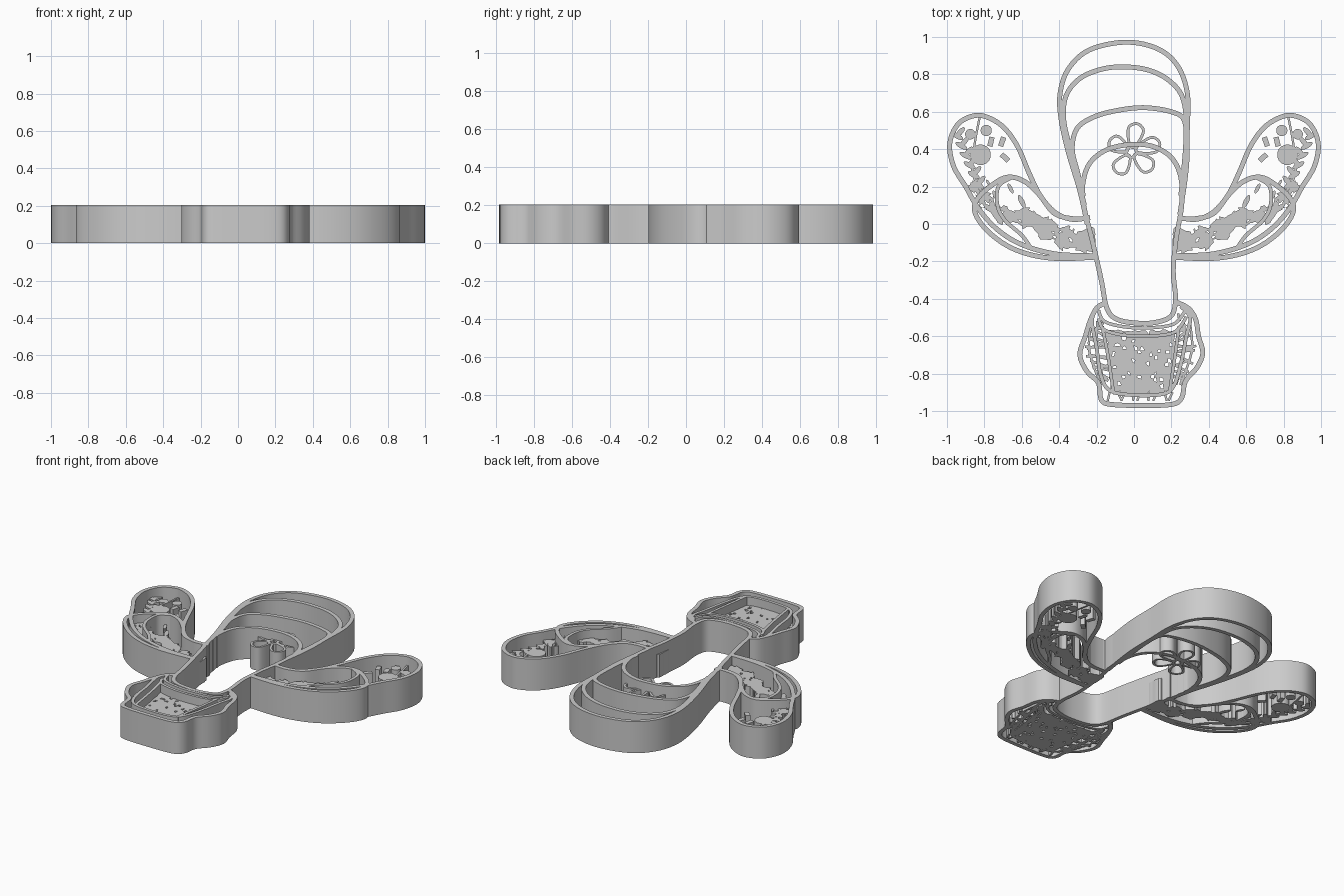
import bpy, bmesh, random
from math import sin, cos, pi, radians
from mathutils import Vector

if "Cube" in bpy.data.objects:
    bpy.data.objects.remove(bpy.data.objects["Cube"])

random.seed(7)
H, LOW, W = 0.205, 0.15, 0.026   # wall height, inner detail height, wall width


def finish(name, bm):
    bmesh.ops.recalc_face_normals(bm, faces=bm.faces[:])
    me = bpy.data.meshes.new(name)
    bm.to_mesh(me)
    bm.free()
    ob = bpy.data.objects.new(name, me)
    bpy.context.collection.objects.link(ob)
    bpy.ops.object.select_all(action='DESELECT')
    ob.select_set(True)
    bpy.context.view_layer.objects.active = ob
    bpy.ops.object.shade_smooth_by_angle(angle=radians(35))
    return ob


def spline(pts, closed=False, n=7):
    p = [Vector(q) for q in pts]
    m = len(p)
    get = (lambda i: p[i % m]) if closed else (lambda i: p[max(0, min(m - 1, i))])
    out = []
    for i in range(m if closed else m - 1):
        a, b, c, d = (get(i + k) for k in (-1, 0, 1, 2))
        for s in range(n):
            t = s / n
            out.append(0.5 * (2 * b + (c - a) * t + (2 * a - 5 * b + 4 * c - d) * t * t
                              + (3 * b - a - 3 * c + d) * t ** 3))
    if not closed:
        out.append(p[-1])
    return out


def add_wall(bm, pts, closed=False, h=H, w=W, n=7):
    """Upright ribbon of width w following a smooth path."""
    p = spline(pts, closed, n)
    m = len(p)
    rings = []
    for i, q in enumerate(p):
        a = p[i - 1] if closed or i else q
        b = p[(i + 1) % m] if closed or i < m - 1 else q
        t = (b - a).normalized()
        o = Vector((-t.y, t.x)) * w / 2
        rings.append([bm.verts.new((v.x, v.y, z)) for v, z in
                      ((q + o, 0), (q + o, h), (q - o, h), (q - o, 0))])
    for i in range(m if closed else m - 1):
        r, s = rings[i], rings[(i + 1) % m]
        for k in range(4):
            bm.faces.new((r[k], r[(k + 1) % 4], s[(k + 1) % 4], s[k]))
    if not closed:
        bm.faces.new(rings[0])
        bm.faces.new(rings[-1][::-1])


def wall(name, pts, **kw):
    bm = bmesh.new()
    add_wall(bm, pts, **kw)
    return finish(name, bm)


def add_blob(bm, x, y, rx, ry, ang=0, n=16, h=LOW):
    """Solid upright ellipse, or a block when n is 4."""
    c, s = cos(ang), sin(ang)
    loc = [(rx * cos(2 * pi * (k + .5) / n), ry * sin(2 * pi * (k + .5) / n)) for k in range(n)]
    lo, up = ([bm.verts.new((x + u * c - v * s, y + u * s + v * c, z)) for u, v in loc] for z in (0, h))
    bm.faces.new(lo[::-1])
    bm.faces.new(up)
    for k in range(n):
        j = (k + 1) % n
        bm.faces.new((lo[k], lo[j], up[j], up[k]))


def speckle(bm, pos, nu, nv, keep, jit, h=LOW):
    """Pierced slab: a jittered grid with random cells left out."""
    grid = {(i, j): pos(i / nu, j / nv) + Vector((random.uniform(-jit, jit), random.uniform(-jit, jit)))
            for i in range(nu + 1) for j in range(nv + 1)}
    cells = {(i, j) for i in range(nu) for j in range(nv) if random.random() < keep(i / nu, (j + .5) / nv)}
    vs = {}

    def v(k, z):
        if (k, z) not in vs:
            vs[k, z] = bm.verts.new((*grid[k], z))
        return vs[k, z]
    for i, j in cells:
        c = [(i, j), (i + 1, j), (i + 1, j + 1), (i, j + 1)]
        bm.faces.new([v(k, h) for k in c])
        bm.faces.new([v(k, 0) for k in c[::-1]])
        for k, (di, dj) in enumerate(((0, -1), (1, 0), (0, 1), (-1, 0))):
            if (i + di, j + dj) not in cells:
                a, b = c[k], c[(k + 1) % 4]
                bm.faces.new((v(a, 0), v(b, 0), v(b, h), v(a, h)))


# Trunk opening and the three nested arches above it
wall("trunk", [(-.275, .2), (-.24, .32), (-.15, .395), (-.02, .425), (.1, .415), (.2, .355), (.25, .25),
               (.255, .1), (.225, -.08), (.21, -.25), (.222, -.4), (.2, -.49), (.12, -.525), (.02, -.53),
               (-.09, -.51), (-.145, -.45), (-.175, -.3), (-.225, -.08), (-.265, .08)], closed=True)
wall("outer_arch", [(-.25, 0), (-.29, .18), (-.35, .38), (-.39, .56), (-.395, .7), (-.35, .83), (-.24, .93),
                    (-.05, .972), (.12, .94), (.23, .85), (.285, .7), (.285, .5), (.28, .3), (.245, .05)])
wall("middle_arch", [(-.265, .1), (-.33, .36), (-.375, .55), (-.365, .68), (-.3, .77), (-.2, .82), (-.08, .84),
                     (.07, .825), (.19, .765), (.265, .66), (.28, .45), (.25, .15)])
wall("inner_arch", [(-.27, .15), (-.3, .27), (-.33, .4), (-.305, .51), (-.22, .57), (-.1, .605), (.05, .622),
                    (.2, .6), (.27, .55), (.275, .4), (.25, .15)])

# Flower: centre ring and looped petals
fx, fy = -.015, .385
bm = bmesh.new()
add_wall(bm, [(fx + .028 * cos(k * pi / 4), fy + .028 * sin(k * pi / 4)) for k in range(8)],
         closed=True, h=LOW, w=.014, n=3)
for deg, ln in ((78, .155), (18, .16), (-40, .145), (-125, .135), (152, .13)):
    d = Vector((cos(radians(deg)), sin(radians(deg))))
    s = Vector((-d.y, d.x))
    prof = ((.2, .012), (.55, .036), (.85, .038), (1, 0), (.85, -.038), (.55, -.036), (.2, -.012))
    add_wall(bm, [Vector((fx, fy)) + d * ln * u + s * v for u, v in prof],
             closed=True, h=LOW, w=.015, n=4)
finish("flower", bm)

# Arms: two lobe walls, pierced band and leaf sprig, mirrored
band = spline([(.21, -.09), (.34, -.085), (.46, -.03), (.57, .03), (.7, .05), (.8, .13), (.87, .22)], n=8)


def band_pos(u, v):
    x = u * (len(band) - 1)
    i = min(int(x), len(band) - 2)
    t = (band[i + 1] - band[i]).normalized()
    half = .065 - .035 * u + .012 * sin(u * 40)
    return band[i].lerp(band[i + 1], x - i) + Vector((-t.y, t.x)) * half * (2 * v - 1)


def mirror(ob, name):
    me = ob.data.copy()
    for v in me.vertices:
        v.co.x *= -1
    me.flip_normals()
    me.name = name
    bpy.context.collection.objects.link(bpy.data.objects.new(name, me))


def arm_parts():
    yield "upper_lobe", wall("right_upper_lobe", [
        (.235, .035), (.33, .025), (.42, .06), (.5, .15), (.56, .27), (.62, .41), (.69, .51), (.77, .565),
        (.85, .58), (.94, .535), (.985, .43), (.965, .31), (.9, .2), (.83, .08), (.73, -.03), (.6, -.11),
        (.42, -.16), (.215, -.17)])
    yield "lower_lobe", wall("right_lower_lobe", [
        (.215, -.178), (.4, -.185), (.55, -.165), (.68, -.115), (.79, -.03), (.85, .06), (.84, .13), (.77, .2),
        (.68, .25), (.59, .23), (.51, .16), (.43, .06), (.34, .03), (.24, .03)])
    yield "lobe_fold", wall("right_lobe_fold", [
        (.66, .245), (.725, .2), (.73, .1), (.69, .02), (.6, -.06), (.55, -.13)], w=.02)
    bm = bmesh.new()
    speckle(bm, band_pos, 46, 9,
            lambda u, v: (.97 if abs(v - .5) < .35 else .7) - .3 * max(0, u - .5), .005)
    for x, y, r in ((.82, .37, .055), (.79, .5, .03), (.875, .48, .028)):
        add_blob(bm, x, y, r, r)
    for x, y, a in ((.705, .44, 1.9), (.69, .355, .75), (.765, .44, 1.8)):
        add_blob(bm, x, y, .036, .02, a, n=4)
    add_wall(bm, [(.825, .57), (.845, .47), (.86, .36), (.86, .26), (.8, .15)], h=LOW, w=.012)
    for k in range(7):
        x, y = .95 - .022 * k, .49 - .052 * k
        add_blob(bm, x - .02, y, .036, .014, 2.3, n=10)
        add_blob(bm, x - .005, y - .02, .036, .014, .5, n=10)
    for x, y, r in ((.66, .19, .03), (.74, .15, .032), (.6, .12, .04), (.78, .22, .02)):
        add_blob(bm, x, y, r, r * .35, 1.1, n=10)
    yield "leaf_band", finish("right_leaf_band", bm)


for part, ob in arm_parts():
    mirror(ob, "left_" + part)

# Pot: outer outline, inner outline and rim lines
wall("pot_outline", [(-.15, -.42), (-.2, -.45), (-.235, -.52), (-.26, -.6), (-.29, -.7), (-.25, -.79),
                     (-.19, -.85), (-.175, -.94), (-.12, -.965), (.04, -.97), (.2, -.965), (.255, -.93),
                     (.275, -.84), (.335, -.77), (.368, -.69), (.345, -.6), (.33, -.51), (.29, -.45),
                     (.22, -.415)], n=4)
wall("pot_body", [(-.2, -.45), (-.225, -.52), (-.2, -.66), (-.18, -.8), (-.13, -.89), (0, -.915), (.15, -.91),
                  (.21, -.87), (.25, -.75), (.28, -.6), (.3, -.5), (.25, -.44)], w=.02, n=4)
for k, y in enumerate((0, -.045)):
    wall(f"pot_rim_{k + 1}", [(-.19, -.46 + y), (-.16, -.52 + y), (-.05, -.55 + y), (.08, -.555 + y),
                              (.2, -.54 + y), (.25, -.5 + y), (.28, -.45 + y)], w=.018, n=4)
wall("pot_left_seam", [(-.17, -.55), (-.14, -.7), (-.11, -.9)], w=.018)
wall("pot_right_seam", [(.24, -.55), (.22, -.7), (.19, -.9)], w=.018)

# Pot texture: dense pierced panel and an open lattice at the sides and base
bm = bmesh.new()
speckle(bm, lambda u, v: Vector((.035 + (u - .5) * (.31 + .09 * v), -.91 + .34 * v)),
        24, 20, lambda u, v: .91, .006)
for side in (-1, 1):
    for k in range(16):
        y = -.5 - .022 * k
        x_in = .035 + side * (.2 - .03 * k / 16)
        reach = .3 - abs(y + .68) * .5
        x_out = .035 + side * reach
        add_wall(bm, [(x_in, y + random.uniform(-.03, .03)), (x_out, y + random.uniform(-.03, .03))],
                 h=LOW, w=.013, n=1)
    for f in (.35, .7):
        add_wall(bm, [(.035 + side * (.2 + .09 * f), -.52), (.035 + side * (.19 + .12 * f), -.68),
                      (.035 + side * (.17 + .06 * f), -.86)], h=LOW, w=.013, n=4)
for k in range(9):
    x = -.13 + .042 * k
    add_wall(bm, [(x, -.9), (x + random.uniform(-.03, .03), -.945)], h=LOW, w=.012, n=1)
finish("pot_texture", bm)
